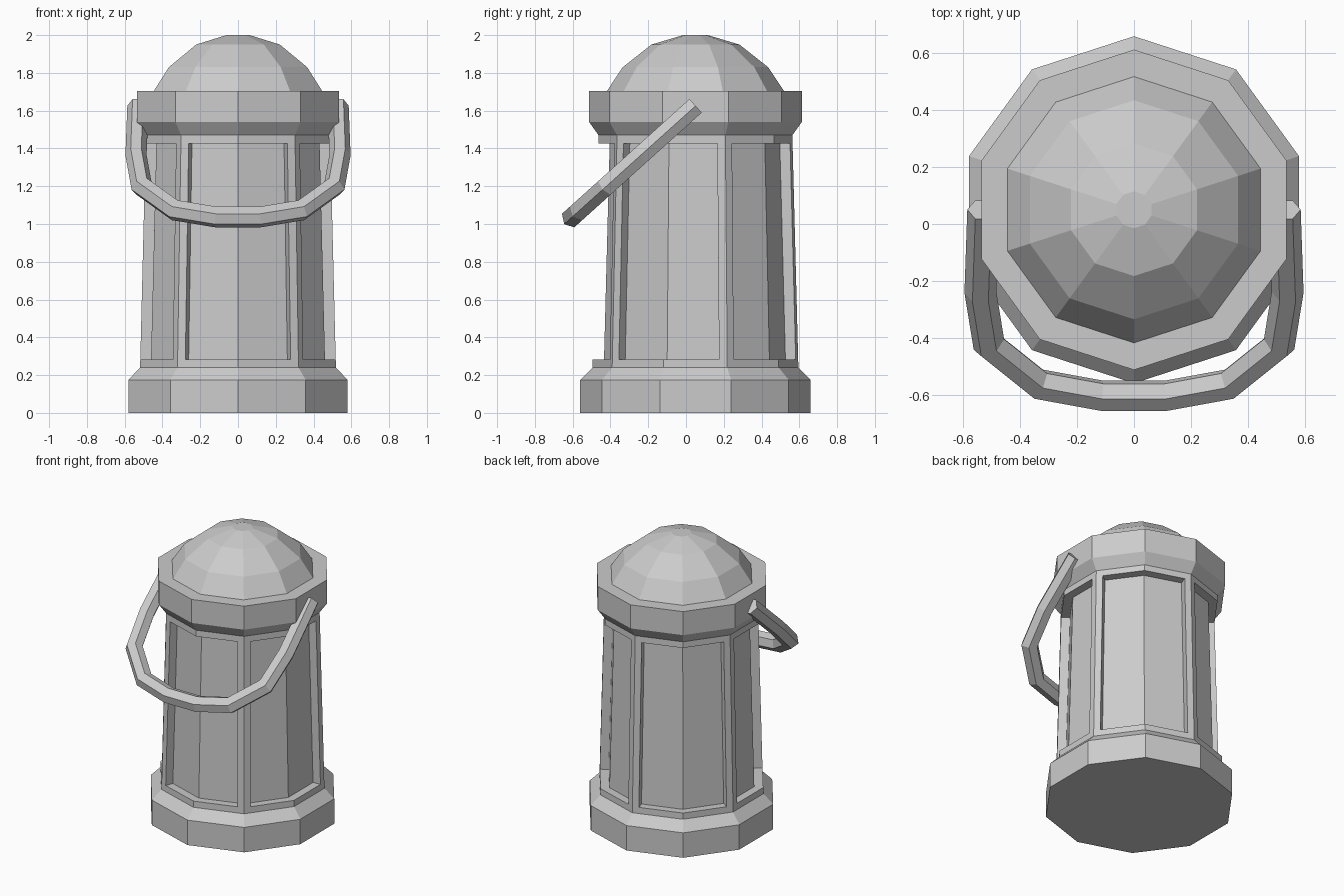
import bpy, bmesh, math
from mathutils import Vector

if "Cube" in bpy.data.objects:
    bpy.data.objects.remove(bpy.data.objects["Cube"], do_unlink=True)

SIDES = 10
CENTRE_Y = 0.05

grey = bpy.data.materials.new("plain_grey")
grey.use_nodes = True
colour = (0.6, 0.6, 0.6, 1)
grey.diffuse_color = colour
grey.node_tree.nodes["Principled BSDF"].inputs["Base Color"].default_value = colour


def finish(bm, name):
    bmesh.ops.recalc_face_normals(bm, faces=bm.faces)
    mesh = bpy.data.meshes.new(name)
    bm.to_mesh(mesh)
    bm.free()
    mesh.materials.append(grey)
    obj = bpy.data.objects.new(name, mesh)
    bpy.context.collection.objects.link(obj)
    return obj


def lathe(profile, cap=True):
    """Ten-sided turned solid from (radius, height) pairs, one corner facing front."""
    bm = bmesh.new()
    rings = []
    for r, z in profile:
        angles = [math.tau * i / SIDES - math.pi / 2 for i in range(SIDES)]
        rings.append([bm.verts.new((r * math.cos(a), CENTRE_Y + r * math.sin(a), z))
                      for a in angles])
    sides = []
    for low, high in zip(rings, rings[1:]):
        for i in range(SIDES):
            j = (i + 1) % SIDES
            sides.append(bm.faces.new((low[i], low[j], high[j], high[i])))
    if cap:
        bm.faces.new(rings[0][::-1])
        bm.faces.new(rings[-1])
    bm.normal_update()
    return bm, sides


# Base plinth
finish(lathe([(0.61, 0), (0.61, 0.175), (0.545, 0.24)])[0], "base")

# Body: each pair of sides carries one sunken, bent panel
bm, sides = lathe([(0.545, 0.24), (0.513, 1.47)])
DEPTH = 0.057
for k in range(0, SIDES, 2):
    pair = [sides[k - 1], sides[k]]
    bmesh.ops.inset_region(bm, faces=pair, thickness=0.043, use_even_offset=True)
    bm.normal_update()
    out = bmesh.ops.extrude_face_region(bm, geom=pair)["geom"]
    panel = [g for g in out if isinstance(g, bmesh.types.BMFace)]
    bmesh.ops.delete(bm, geom=[f for f in pair if f.is_valid and f not in panel],
                     context="FACES")
    for f in panel:
        f.normal_update()
    moves = {}
    for v in {v for f in panel for v in f.verts}:
        normals = [f.normal for f in v.link_faces if f in panel]
        mean = sum(normals, Vector()).normalized()
        moves[v] = -mean * DEPTH / mean.dot(normals[0])
    for v, move in moves.items():
        v.co += move
finish(bm, "panelled_body")

# Flared collar and faceted dome
finish(lathe([(0.513, 1.47), (0.563, 1.54), (0.563, 1.705)])[0], "collar")
finish(lathe([(0.468, 1.705), (0.385, 1.83), (0.233, 1.95), (0.065, 2.0)])[0], "dome")

# Carrying handle: six-sided tube along a mirrored path in a tilted plane
half = [(0.53, 0), (0.54, 0.39), (0.51, 0.637), (0.335, 0.825), (0.115, 0.879)]
path = [Vector(p) for p in half] + [Vector((-x, s)) for x, s in reversed(half)]
hinge = Vector((0, 0.05, 1.625))
across = Vector((1, 0, 0))
down = Vector((0, -0.743, -0.669)).normalized()
up = down.cross(across)
TUBE = 0.056
bm = bmesh.new()
rings = []
for i, p in enumerate(path):
    before = (p - path[i - 1]).normalized() if i else None
    after = (path[i + 1] - p).normalized() if i < len(path) - 1 else None
    before, after = before or after, after or before
    along = (before + after).normalized()
    miter = Vector((-along.y, along.x)) / along.dot(before)
    side = across * miter.x + down * miter.y
    spot = hinge + across * p.x + down * p.y
    ring = []
    for k in range(6):
        a = math.tau * k / 6
        ring.append(bm.verts.new(spot + TUBE * (side * math.cos(a) + up * math.sin(a))))
    rings.append(ring)
for a, b in zip(rings, rings[1:]):
    for k in range(6):
        j = (k + 1) % 6
        bm.faces.new((a[k], a[j], b[j], b[k]))
bm.faces.new(rings[0][::-1])
bm.faces.new(rings[-1])
finish(bm, "handle")
